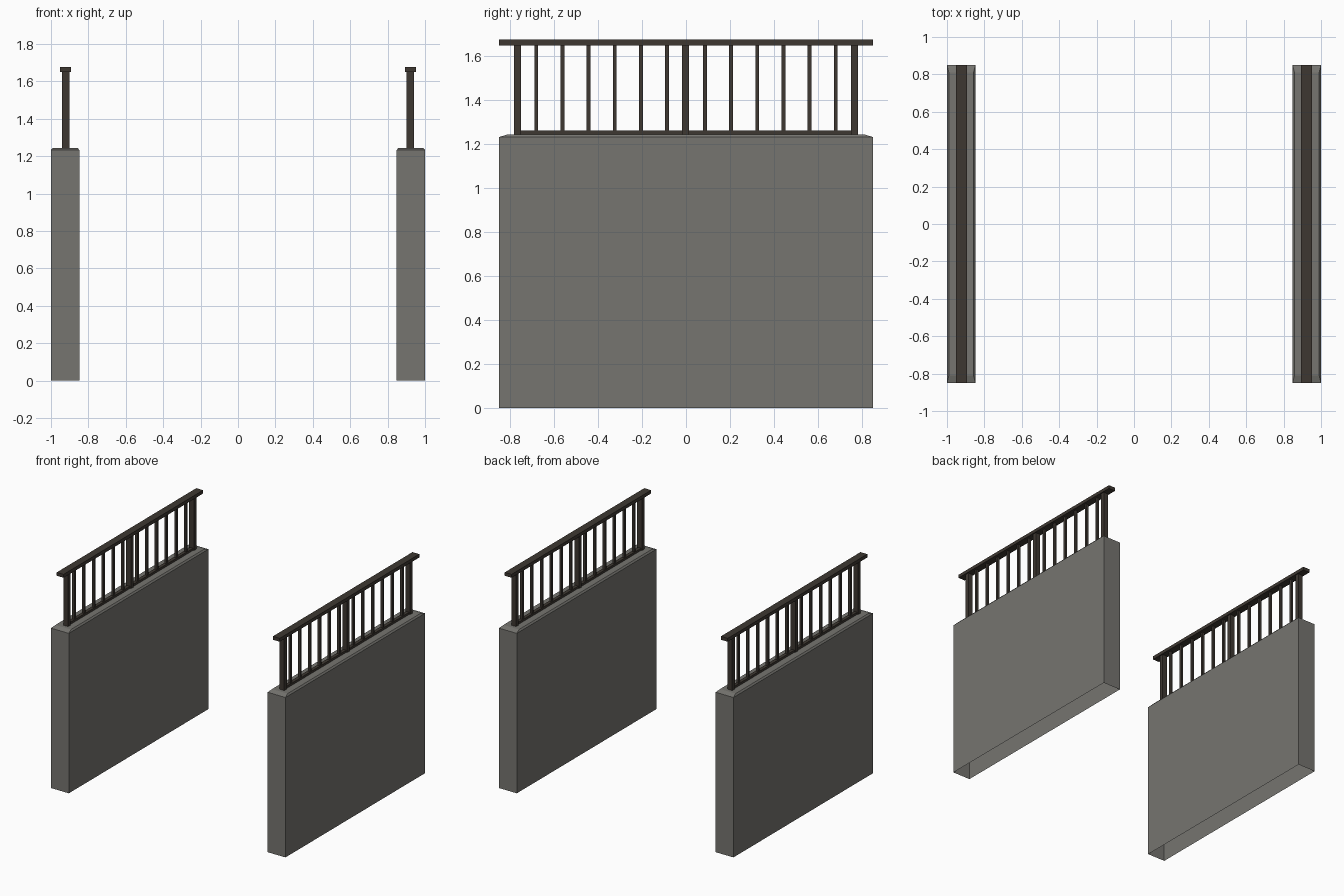
import bpy, bmesh
from mathutils import Matrix, Vector

if "Cube" in bpy.data.objects:
    bpy.data.objects.remove(bpy.data.objects["Cube"])

def material(name, rgb):
    m = bpy.data.materials.new(name)
    m.diffuse_color = (*rgb, 1)
    m.use_nodes = True
    m.node_tree.nodes["Principled BSDF"].inputs["Base Color"].default_value = m.diffuse_color
    return m

stone = material("grey stone", (0.18, 0.177, 0.162))
iron = material("dark brown iron", (0.048, 0.039, 0.031))

def make(name, bm, mat):
    bmesh.ops.recalc_face_normals(bm, faces=bm.faces)
    me = bpy.data.meshes.new(name)
    bm.to_mesh(me)
    bm.free()
    me.materials.append(mat)
    ob = bpy.data.objects.new(name, me)
    bpy.context.collection.objects.link(ob)

def box(name, x, y, z0, z1, sx, sy, mat):
    bm = bmesh.new()
    bmesh.ops.create_cube(bm, size=1, matrix=Matrix.Translation((x, y, (z0 + z1) / 2))
                          @ Matrix.Diagonal((sx, sy, z1 - z0, 1)))
    make(name, bm, mat)

def wall(name, x):
    # hollow-bottomed slab with a slightly sloped top edge
    bm = bmesh.new()
    rings = []
    for hx, hy, z in ((0.076, 0.85, 0), (0.076, 0.85, 1.233), (0.066, 0.81, 1.245)):
        rings.append([bm.verts.new((x + a * hx, b * hy, z))
                      for a, b in ((-1, -1), (1, -1), (1, 1), (-1, 1))])
    for lo, hi in zip(rings, rings[1:]):
        for i in range(4):
            j = (i + 1) % 4
            bm.faces.new((lo[i], lo[j], hi[j], hi[i]))
    bm.faces.new(rings[-1])
    make(name, bm, stone)

for side, s in (("left", -1), ("right", 1)):
    x = s * 0.922
    wall(side + "_wall", s * 0.924)
    # handrail and bottom rail
    box(side + "_handrail", x, 0, 1.65, 1.676, 0.058, 1.70, iron)
    box(side + "_bottom_rail", x, 0, 1.241, 1.262, 0.026, 1.54, iron)
    # main posts
    for y in (-0.766, -0.002, 0.766):
        box(side + "_post", x, y, 1.24, 1.652, 0.04, 0.032, iron)
    # thin balusters, six per bay
    for b in (-1, 1):
        for i in range(6):
            box(side + "_baluster", x, b * (0.086 + 0.119 * i), 1.25, 1.652, 0.018, 0.018, iron)
